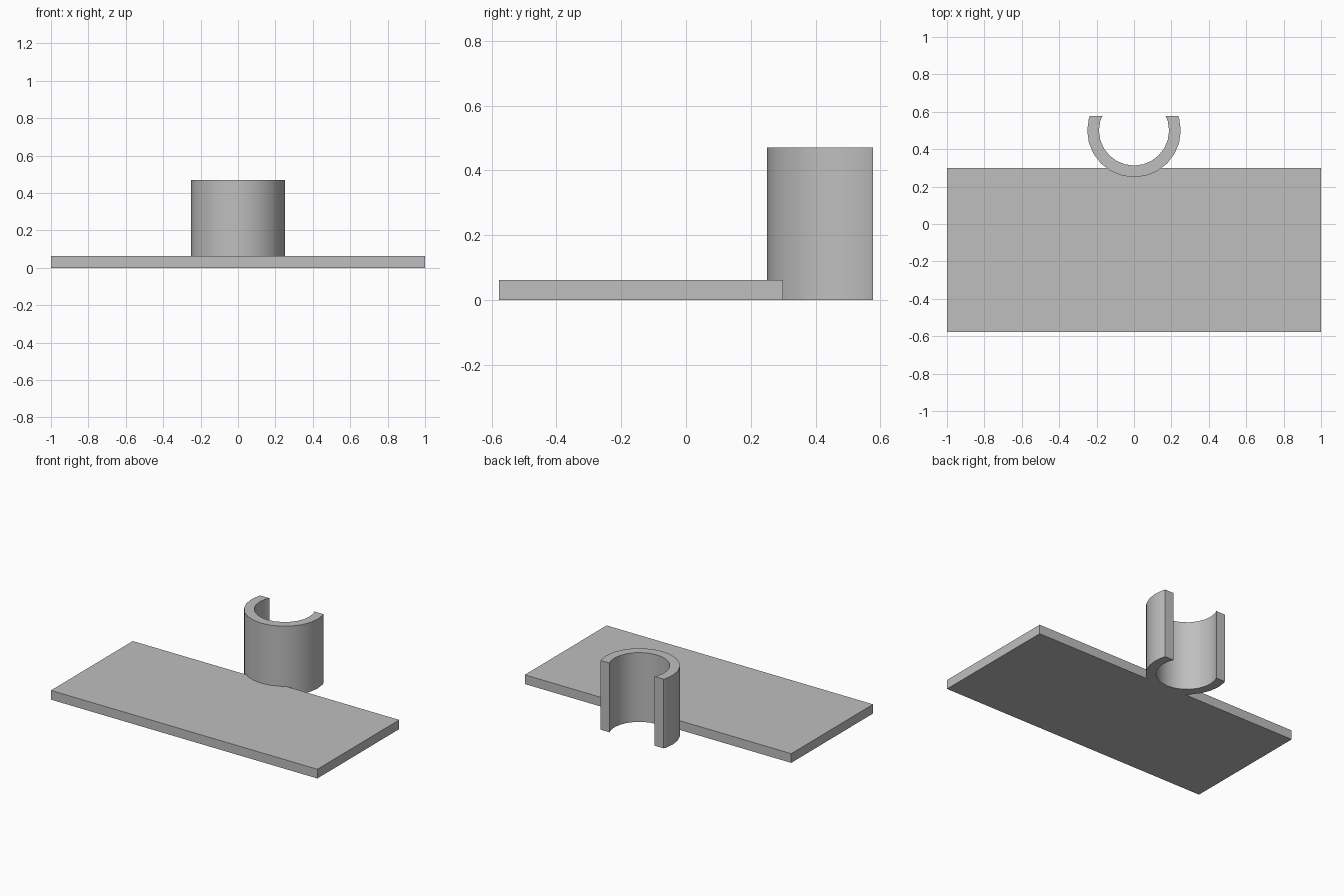
import bpy, bmesh, math
from mathutils import Vector

cube = bpy.data.objects.get("Cube")
if cube:
    bpy.data.objects.remove(cube, do_unlink=True)

BACK = 0.577          # rear limit of the model
PLATE_BACK = 0.3
PLATE_HEIGHT = 0.0625
CLIP_HEIGHT = 0.47
CLIP_Y = 0.5
OUTER, INNER, SIDES = 0.25, 0.1875, 24

grey = bpy.data.materials.new("plain grey")
grey.use_nodes = True
colour = (0.52, 0.52, 0.52, 1)
grey.diffuse_color = colour
grey.node_tree.nodes["Principled BSDF"].inputs["Base Color"].default_value = colour


def finish(name, bm):
    bmesh.ops.recalc_face_normals(bm, faces=bm.faces)
    mesh = bpy.data.meshes.new(name)
    bm.to_mesh(mesh)
    bm.free()
    mesh.materials.append(grey)
    obj = bpy.data.objects.new(name, mesh)
    bpy.context.collection.objects.link(obj)
    return obj


# Flat base plate
bm = bmesh.new()
bmesh.ops.create_cube(bm, size=1)
bmesh.ops.scale(bm, vec=(2, PLATE_BACK + BACK, PLATE_HEIGHT), verts=bm.verts)
bmesh.ops.translate(bm, vec=(0, (PLATE_BACK - BACK) / 2, PLATE_HEIGHT / 2), verts=bm.verts)
finish("base_plate", bm)

# Open clip: a flat ring, cut straight across the back and raised
bm = bmesh.new()
rings = []
for radius in (OUTER, INNER):
    angles = [math.tau * i / SIDES for i in range(SIDES)]
    rings.append([bm.verts.new((radius * math.cos(a), CLIP_Y + radius * math.sin(a), 0))
                  for a in angles])
outer, inner = rings
for i in range(SIDES):
    j = (i + 1) % SIDES
    bm.faces.new((outer[i], outer[j], inner[j], inner[i]))
bmesh.ops.bisect_plane(bm, geom=bm.verts[:] + bm.edges[:] + bm.faces[:],
                       plane_co=(0, BACK, 0), plane_no=(0, 1, 0), clear_outer=True)
raised = bmesh.ops.extrude_face_region(bm, geom=bm.faces[:], use_keep_orig=True)
top = [v for v in raised["geom"] if isinstance(v, bmesh.types.BMVert)]
bmesh.ops.translate(bm, vec=Vector((0, 0, CLIP_HEIGHT)), verts=top)
clip = finish("open_clip", bm)

# Smooth curved walls with crisp rims and ends
bpy.ops.object.select_all(action="DESELECT")
clip.select_set(True)
bpy.context.view_layer.objects.active = clip
bpy.ops.object.shade_smooth_by_angle(angle=math.radians(30))
